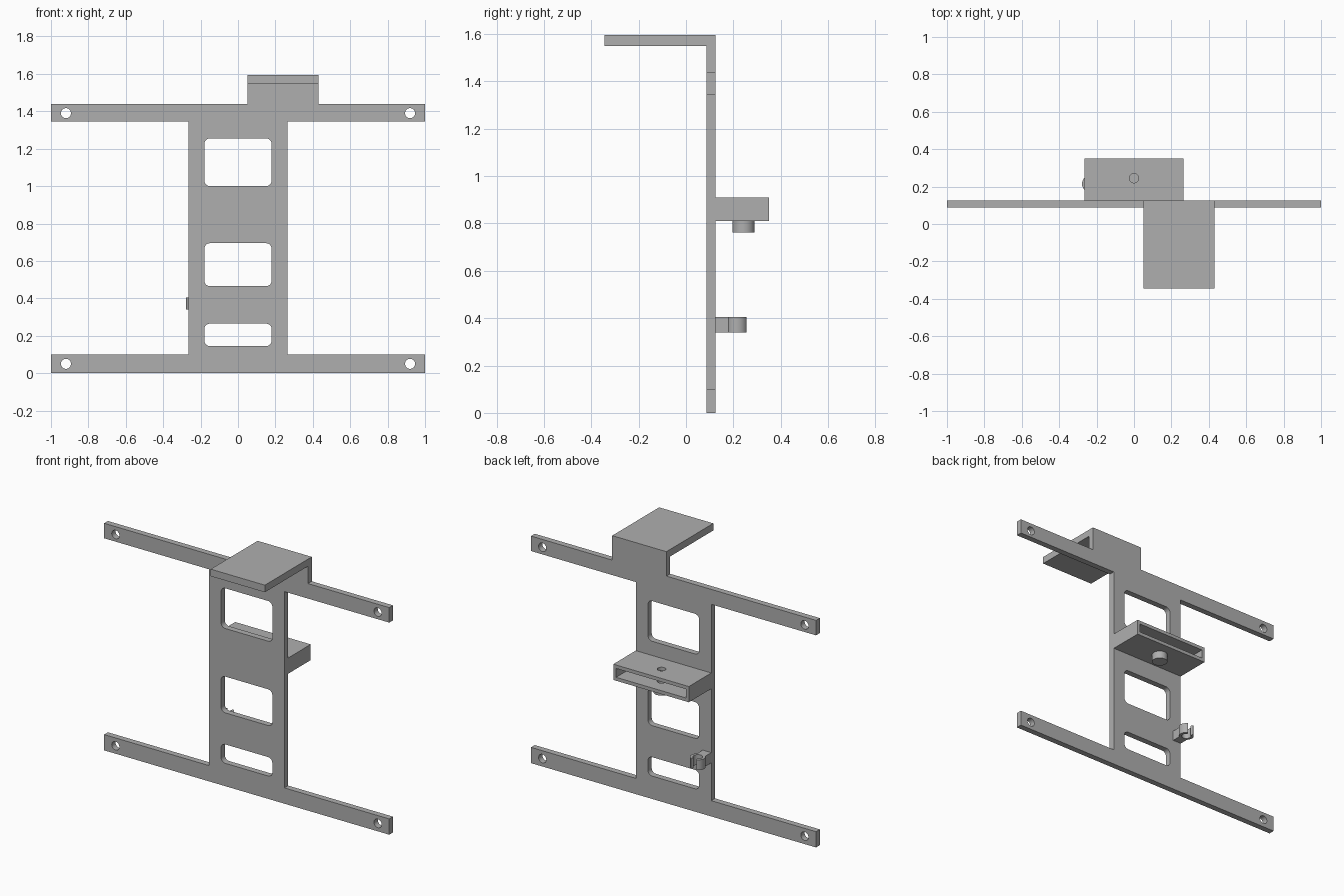
import bpy, bmesh, math
from mathutils import Vector

old = bpy.data.objects.get("Cube")
if old:
    bpy.data.objects.remove(old, do_unlink=True)

grey = bpy.data.materials.new("plain grey")
grey.use_nodes = True
grey.diffuse_color = (0.43, 0.43, 0.43, 1)
grey.node_tree.nodes["Principled BSDF"].inputs["Base Color"].default_value = (0.43, 0.43, 0.43, 1)


def prism(name, points, axis, low, high):
    """Extrude an outline along y (points are x, z) or along z (points are x, y)."""
    def place(p, d):
        return Vector((p[0], d, p[1])) if axis == "y" else Vector((p[0], p[1], d))
    bm = bmesh.new()
    face = bm.faces.new([bm.verts.new(place(p, low)) for p in points])
    out = bmesh.ops.extrude_face_region(bm, geom=[face])
    moved = [g for g in out["geom"] if isinstance(g, bmesh.types.BMVert)]
    bmesh.ops.translate(bm, verts=moved, vec=place((0, 0), high - low))
    bmesh.ops.recalc_face_normals(bm, faces=bm.faces)
    mesh = bpy.data.meshes.new(name)
    bm.to_mesh(mesh)
    bm.free()
    mesh.materials.append(grey)
    obj = bpy.data.objects.new(name, mesh)
    bpy.context.collection.objects.link(obj)
    return obj


def rect(x0, x1, y0, y1):
    return [(x0, y0), (x1, y0), (x1, y1), (x0, y1)]


def arc(x, y, r, start=0, end=360, steps=32):
    return [(x + r * math.cos(math.radians(start + (end - start) * i / steps)),
             y + r * math.sin(math.radians(start + (end - start) * i / steps)))
            for i in range(steps + (end - start < 360))]


def rounded(x0, x1, y0, y1, r):
    corners = [(x1 - r, y1 - r), (x0 + r, y1 - r), (x0 + r, y0 + r), (x1 - r, y0 + r)]
    return [p for i, (x, y) in enumerate(corners) for p in arc(x, y, r, 90 * i, 90 * i + 90, 6)]


def smooth(obj):
    bpy.ops.object.select_all(action="DESELECT")
    bpy.context.view_layer.objects.active = obj
    obj.select_set(True)
    bpy.ops.object.shade_smooth_by_angle(angle=math.radians(30))


def cut(obj, cutters):
    for c in cutters:
        c.hide_render = True
        mod = obj.modifiers.new("cut", "BOOLEAN")
        mod.operation, mod.solver, mod.object = "DIFFERENCE", "EXACT", c
    bpy.context.view_layer.update()
    graph = bpy.context.evaluated_depsgraph_get()
    mesh = bpy.data.meshes.new_from_object(obj.evaluated_get(graph))
    obj.modifiers.clear()
    obj.data = mesh
    for c in cutters:
        bpy.data.objects.remove(c, do_unlink=True)
    smooth(obj)


BACK, FRONT = 0.125, 0.087
COL, BAR_TOP, BAR_LOW, FOOT = 0.265, 1.44, 1.345, 0.1

# Back plate: column, two cross bars and the raised tab in one outline
plate = prism("back_plate", [
    (-1, 0), (1, 0), (1, FOOT), (COL, FOOT), (COL, BAR_LOW), (1, BAR_LOW), (1, BAR_TOP),
    (0.43, BAR_TOP), (0.43, 1.55), (0.05, 1.55), (0.05, BAR_TOP), (-1, BAR_TOP),
    (-1, BAR_LOW), (-COL, BAR_LOW), (-COL, FOOT), (-1, FOOT)], "y", FRONT, BACK)
holes = [prism("window_cutter", rounded(-0.18, 0.18, z0, z1, 0.03), "y", 0, 0.2)
         for z0, z1 in ((0.145, 0.265), (0.465, 0.695), (1.0, 1.255))]
holes += [prism("screw_cutter", arc(x, z, 0.027), "y", 0, 0.2)
          for x in (-0.92, 0.92) for z in (0.05, 1.39)]
cut(plate, holes)

# Top flange reaching forward
prism("top_flange", rect(0.05, 0.43, -0.345, BACK), "z", 1.55, 1.595)

# Hollow rear shelf, open at the back, with a hole in its top
shelf = prism("rear_shelf", rect(-COL, COL, BACK, 0.35), "z", 0.81, 0.91)
cut(shelf, [prism("slot_cutter", rect(-0.245, 0.245, 0.13, 0.4), "z", 0.832, 0.888),
            prism("hole_cutter", arc(0, 0.245, 0.025), "z", 0.78, 0.95)])

# Blind boss under the shelf
boss = prism("shelf_boss", arc(0, 0.243, 0.047), "z", 0.762, 0.81)
cut(boss, [prism("hole_cutter", arc(0, 0.245, 0.025), "z", 0.785, 0.95)])

# Cable clip: short stem and a ring open to the back
prism("clip_stem", rect(-COL, -0.205, BACK, 0.183), "z", 0.34, 0.405)
cx, cy = -0.233, 0.215
clip = prism("clip_ring", arc(cx, cy, 0.045, 115, 425) + arc(cx, cy, 0.028, 115, 425)[::-1],
             "z", 0.34, 0.405)
smooth(clip)
